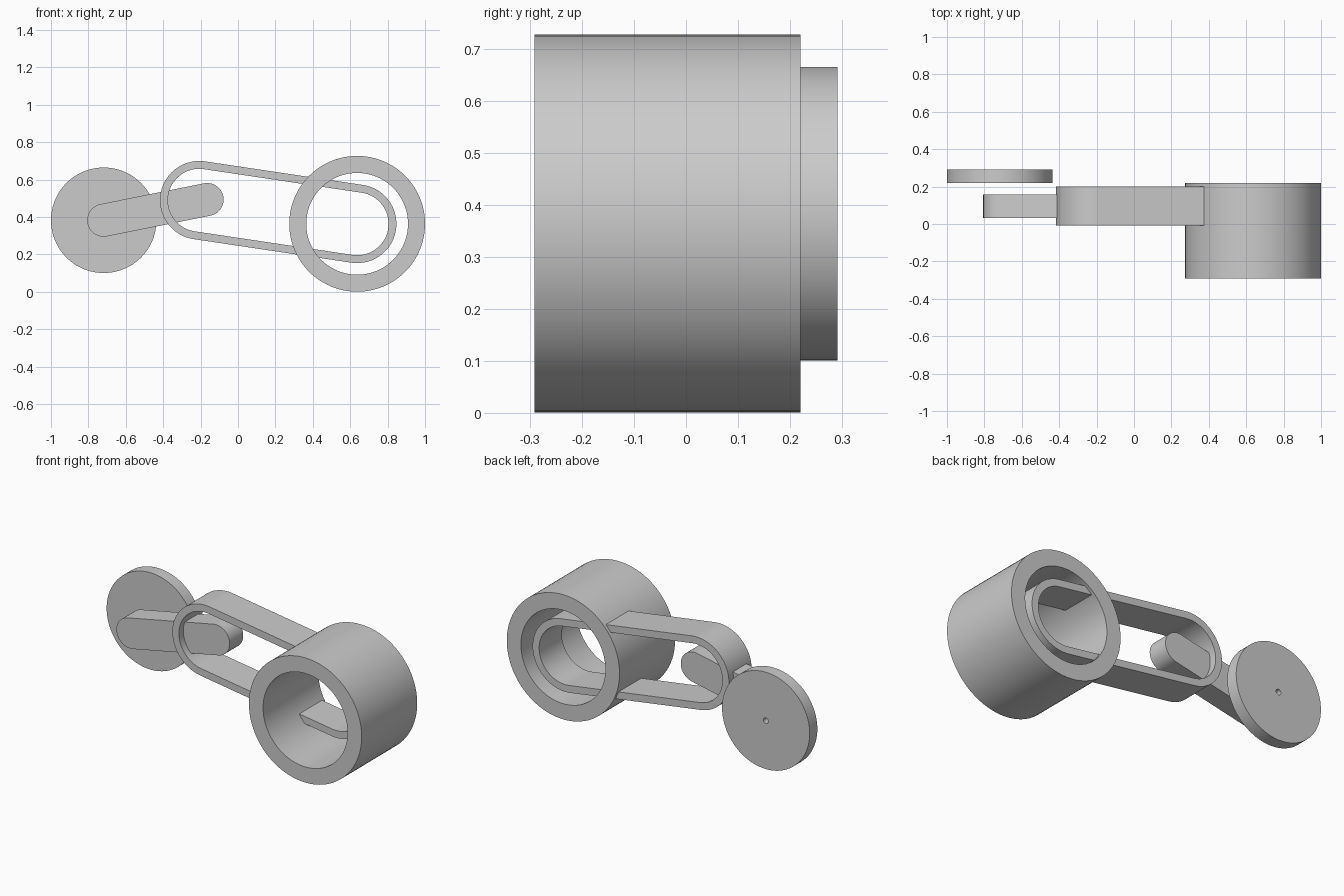
import bpy
import bmesh
import math

cube = bpy.data.objects.get("Cube")
if cube:
    bpy.data.objects.remove(cube, do_unlink=True)

# One plain grey for the whole mechanism
grey = bpy.data.materials.new("light_grey")
grey.use_nodes = True
colour = (0.6, 0.6, 0.6, 1)
grey.diffuse_color = colour
grey.node_tree.nodes["Principled BSDF"].inputs["Base Color"].default_value = colour

STEPS = 48  # segments per half circle


def arc(centre, radius, start, sweep, count):
    return [(centre[0] + radius * math.cos(start + sweep * i / STEPS),
             centre[1] + radius * math.sin(start + sweep * i / STEPS))
            for i in range(count)]


def circle(centre, radius):
    return arc(centre, radius, 0, math.pi, 2 * STEPS)


def slot(a, b, radius):
    """Outline with round ends centred on a and b."""
    tilt = math.atan2(b[1] - a[1], b[0] - a[0])
    return (arc(a, radius, tilt + math.pi / 2, math.pi, STEPS + 1)
            + arc(b, radius, tilt - math.pi / 2, math.pi, STEPS + 1))


def extrude(name, y_front, y_back, outer, inner=None):
    """Extrude an outline along y, optionally with an inner opening."""
    bm = bmesh.new()

    def loop(points, y):
        return [bm.verts.new((x, y, z)) for x, z in points]

    def bridge(p, q):
        for i in range(len(p)):
            j = (i + 1) % len(p)
            bm.faces.new((p[i], p[j], q[j], q[i]))

    of, ob = loop(outer, y_front), loop(outer, y_back)
    bridge(of, ob)
    if inner:
        nf, nb = loop(inner, y_front), loop(inner, y_back)
        bridge(nf, nb)
        bridge(of, nf)
        bridge(ob, nb)
    else:
        bm.faces.new(of)
        bm.faces.new(ob)
    bmesh.ops.recalc_face_normals(bm, faces=bm.faces[:])
    mesh = bpy.data.meshes.new(name)
    bm.to_mesh(mesh)
    bm.free()
    mesh.materials.append(grey)
    obj = bpy.data.objects.new(name, mesh)
    bpy.context.collection.objects.link(obj)
    bpy.ops.object.select_all(action="DESELECT")
    obj.select_set(True)
    bpy.context.view_layer.objects.active = obj
    bpy.ops.object.shade_smooth_by_angle(angle=math.radians(30))
    return obj


# Pivot positions (x, z)
wheel = (-0.718, 0.383)
pin = (-0.165, 0.494)
link_end = (-0.207, 0.490)
hub = (0.637, 0.364)

# Thin wheel with a small axle hole
extrude("drive_wheel", 0.22, 0.291, circle(wheel, 0.282), circle(wheel, 0.016))
# Solid crank arm with rounded ends
extrude("crank_arm", 0.033, 0.158, slot(wheel, pin, 0.088))
# Hollow link band that runs through the sleeve wall
extrude("link_band", -0.008, 0.201, slot(link_end, hub, 0.21), slot(link_end, hub, 0.168))
# Thick open sleeve
extrude("sleeve", -0.291, 0.22, circle(hub, 0.363), circle(hub, 0.272))
